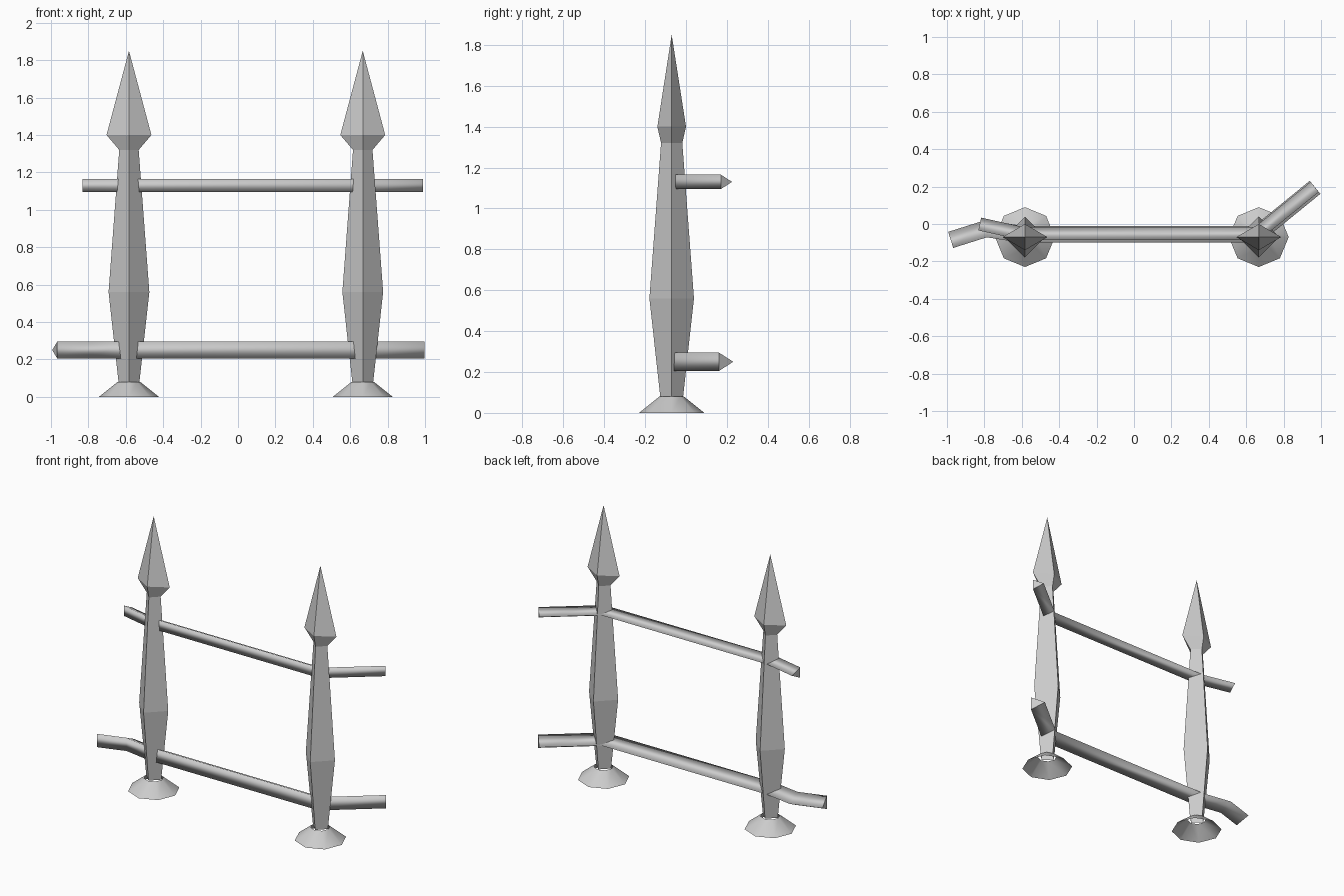
import bpy
import bmesh
import math
from mathutils import Vector

cube = bpy.data.objects.get("Cube")
if cube:
    bpy.data.objects.remove(cube)

# Single grey paint for every part
grey = bpy.data.materials.new("fence_grey")
grey.use_nodes = True
colour = (0.6, 0.6, 0.6, 1)
grey.diffuse_color = colour
grey.node_tree.nodes["Principled BSDF"].inputs["Base Color"].default_value = colour

POST_Y = -0.07
POSTS = {"right": -0.583, "left": 0.667}


def finish(name, bm, smooth=False):
    bmesh.ops.recalc_face_normals(bm, faces=bm.faces)
    for face in bm.faces:
        face.smooth = smooth and len(face.verts) == 4
    mesh = bpy.data.meshes.new(name)
    bm.to_mesh(mesh)
    bm.free()
    mesh.materials.append(grey)
    obj = bpy.data.objects.new(name, mesh)
    bpy.context.collection.objects.link(obj)
    return obj


def bridge(bm, rings):
    for low, high in zip(rings, rings[1:]):
        n = len(low)
        for i in range(n):
            j = (i + 1) % n
            bm.faces.new((low[i], low[j], high[j], high[i]))


def lathe(name, sides, profile, x, y, tip=None, smooth=False):
    """Stack rings given as (z, x radius, y radius), with an optional pointed tip."""
    bm = bmesh.new()
    angles = [math.tau * i / sides for i in range(sides)]
    rings = [[bm.verts.new((rx * math.cos(a), ry * math.sin(a), z)) for a in angles]
             for z, rx, ry in profile]
    bridge(bm, rings)
    if tip:
        point = bm.verts.new((0, 0, tip))
        for i in range(sides):
            bm.faces.new((rings[-1][i], rings[-1][(i + 1) % sides], point))
    obj = finish(name, bm, smooth)
    obj.location = (x, y, 0)
    return obj


def rail(name, path, z, size):
    """Sweep a triangle, flat side to the front, along a mitred path."""
    bm = bmesh.new()
    points = [Vector(p) for p in path]
    rings = []
    for i, p in enumerate(points):
        before = (p - points[i - 1]).normalized() if i else None
        after = (points[i + 1] - p).normalized() if i + 1 < len(points) else None
        before, after = before or after, after or before
        along = (before + after).normalized()
        back = Vector((-along.y, along.x)) / along.dot(after)
        half = size / 2
        rings.append([bm.verts.new((*(p + back * d * half), z + h * half))
                      for d, h in ((-1, -1), (-1, 1), (1, 0))])
    bridge(bm, rings)
    bm.faces.new(rings[0])
    bm.faces.new(rings[-1])
    # Keep the cut ends crisp
    for face in bm.faces:
        if len(face.verts) == 3:
            for edge in face.edges:
                edge.smooth = False
    return finish(name, bm, smooth=True)


# Posts with spear heads, each on a flared open foot
for side, x in POSTS.items():
    lathe(side + "_post", 4,
          [(0.08, 0.056, 0.056), (0.56, 0.109, 0.109), (1.32, 0.052, 0.052)], x, POST_Y)
    lathe(side + "_spear_head", 4,
          [(1.32, 0.052, 0.052), (1.40, 0.12, 0.07)], x, POST_Y, tip=1.85)
    lathe(side + "_foot", 8,
          [(0, 0.16, 0.16), (0.08, 0.06, 0.06)], x, POST_Y, smooth=True)

# Bent rails running through both posts
rail("upper_rail", [(-0.825, 0.0), (-0.6, -0.05), (0.66, -0.05), (0.966, 0.198)], 1.13, 0.07)
rail("lower_rail", [(-0.98, -0.085), (-0.79, -0.025), (-0.6, -0.055),
                    (0.66, -0.055), (0.968, 0.196)], 0.25, 0.09)
